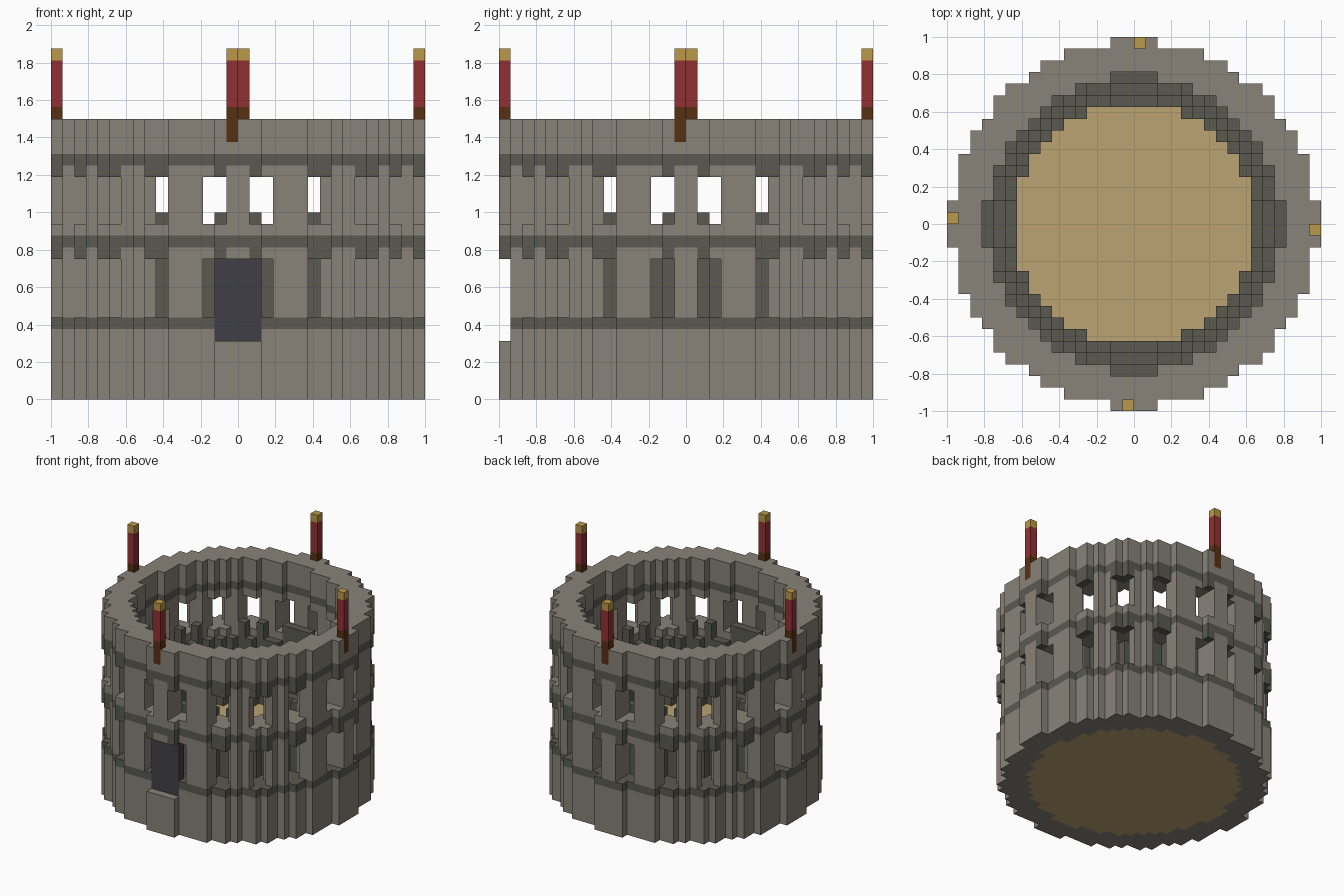
import bpy
import bmesh
from math import atan2, degrees, hypot
from mathutils import Vector

cube = bpy.data.objects.get("Cube")
if cube:
    bpy.data.objects.remove(cube)

U = 1 / 16          # block size
N = 16              # half width in blocks
OUTER, INNER, ARENA = 15.6, 12.6, 10.2


def linear(c):
    c /= 255
    return c / 12.92 if c <= 0.04045 else ((c + 0.055) / 1.055) ** 2.4


def material(name, r, g, b):
    m = bpy.data.materials.new(name)
    colour = (linear(r), linear(g), linear(b), 1)
    m.diffuse_color = colour
    m.use_nodes = True
    node = m.node_tree.nodes["Principled BSDF"]
    node.inputs["Base Color"].default_value = colour
    node.inputs["Roughness"].default_value = 0.9
    return m


STONE = material("stone", 136, 130, 120)
TRIM = material("dark stone", 90, 90, 81)
SAND = material("sand", 188, 164, 114)
DOOR = material("dark door", 64, 62, 70)
WOOD = material("brown wood", 88, 48, 18)
CLOTH = material("red cloth", 146, 48, 50)
GOLD = material("gold", 186, 152, 72)

SIDES = [Vector(v) for v in ((1, 0, 0), (-1, 0, 0), (0, 1, 0),
                             (0, -1, 0), (0, 0, 1), (0, 0, -1))]


def build(name, cells):
    """Skin a set of blocks {(x, y, z): material} with its outer faces only."""
    mats = list(dict.fromkeys(cells.values()))
    bm = bmesh.new()
    verts = {}

    def corner(p):
        key = tuple(round(c) for c in p)
        if key not in verts:
            verts[key] = bm.verts.new(Vector(key) * U)
        return verts[key]

    for cell, mat in cells.items():
        mid = Vector(cell) + Vector((0.5, 0.5, 0.5))
        for n in SIDES:
            if tuple(round(a + b) for a, b in zip(cell, n)) in cells:
                continue
            s = Vector((n.y, n.z, n.x)) / 2
            t = n.cross(s)
            c = mid + n / 2
            quad = (c - s - t, c + s - t, c + s + t, c - s + t)
            face = bm.faces.new([corner(p) for p in quad])
            face.material_index = mats.index(mat)
    # merge flat areas of one colour into larger faces
    bmesh.ops.dissolve_limit(bm, angle_limit=0.01, verts=bm.verts[:],
                             edges=bm.edges[:], delimit={'MATERIAL'})
    mesh = bpy.data.meshes.new(name)
    bm.to_mesh(mesh)
    bm.free()
    for m in mats:
        mesh.materials.append(m)
    obj = bpy.data.objects.new(name, mesh)
    bpy.context.collection.objects.link(obj)


def in_opening(x, y):
    """True between the twenty evenly spaced pillars."""
    return abs(degrees(atan2(x, -y)) % 18 - 9) < 4.2


def in_doorway(x, y, z):
    return abs(x) < 2 and y < -14 and 5 <= z < 12


def wall_colour(x, y, z, r):
    if z in (6, 13, 20):
        return TRIM
    if z in (12, 19) and in_opening(x, y) and r > 14.75:
        return TRIM
    return STONE


# Sort every block of the round plan into wall, seating and arena floor
wall, seating, floor = {}, {}, {}
for i in range(-N, N):
    for j in range(-N, N):
        x, y = i + 0.5, j + 0.5
        r = hypot(x, y)
        if r > OUTER:
            continue
        if r > INNER:
            for z in range(24):
                arch = z in range(7, 12) or z in range(15, 19)
                if (arch and in_opening(x, y)) or in_doorway(x, y, z):
                    continue
                wall[i, j, z] = wall_colour(x, y, z, r)
            continue
        for z in range(6):
            floor[i, j, z] = SAND
        if r > ARENA:
            for z in range(6, 8 + 2 * int((r - ARENA) / 0.5)):
                seating[i, j, z] = TRIM

# Banner poles set into the rim on the four sides
poles = {"front": (-1, -16), "right": (-16, 0), "left": (15, -1), "back": (0, 15)}
for side, (i, j) in poles.items():
    pole = {}
    for z in range(22, 30):
        pole[i, j, z] = WOOD if z < 25 else CLOTH if z < 29 else GOLD
        wall.pop((i, j, z), None)
    build(side + "_banner", pole)

build("outer_wall", wall)
build("seating", seating)
build("arena_floor", floor)

# Recessed door at the front
build("door", {(i, -15, z): DOOR for i in range(-2, 2) for z in range(5, 12)})
